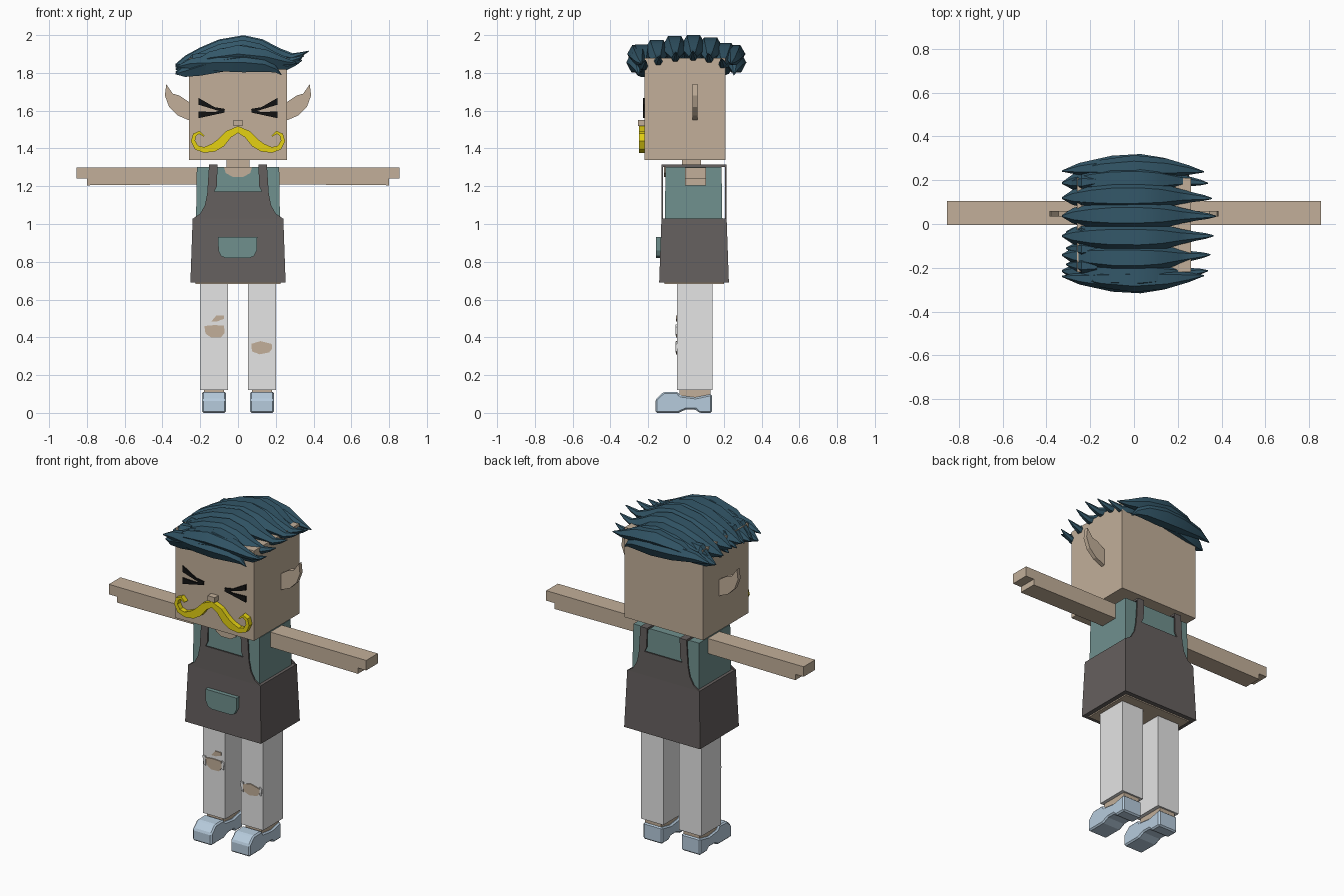
import bpy, bmesh, math
from mathutils import Vector

cube = bpy.data.objects.get("Cube")
if cube:
    bpy.data.objects.remove(cube, do_unlink=True)


def material(name, *rgb):
    m = bpy.data.materials.new(name)
    m.use_nodes = True
    m.diffuse_color = (*rgb, 1)
    m.node_tree.nodes["Principled BSDF"].inputs["Base Color"].default_value = (*rgb, 1)
    return m


SKIN = material("skin", .54, .43, .32)
TEAL = material("teal cloth", .16, .28, .27)
APRON = material("charcoal apron", .13, .115, .112)
PANTS = material("pale grey trousers", .78, .78, .78)
SHOE = material("light blue shoe", .47, .6, .72)
HAIR = material("dark blue hair", .033, .095, .14)
YELLOW = material("yellow moustache", .78, .64, .006)
BLACK = material("black", .006, .006, .006)


def finish(name, bm, mat, mirror=False):
    bmesh.ops.recalc_face_normals(bm, faces=bm.faces)
    me = bpy.data.meshes.new(name)
    bm.to_mesh(me)
    bm.free()
    me.materials.append(mat)
    ob = bpy.data.objects.new(name, me)
    bpy.context.collection.objects.link(ob)
    if mirror:
        ob.modifiers.new("mirror", "MIRROR")
    return ob


def box(name, x, y, z, mat, mirror=False, flare=0):
    """Box from ranges; flare widens the bottom."""
    bm = bmesh.new()
    bmesh.ops.create_cube(bm, size=1)
    for v in bm.verts:
        for i, (a, b) in enumerate((x, y, z)):
            grow = flare if v.co.z < 0 and i < 2 else 0
            v.co[i] = b + grow if v.co[i] > 0 else a - grow
    return finish(name, bm, mat, mirror)


def prism(name, pts, a, b, mat, mirror=False, axis="y"):
    """Outline in xz swept along y, or in yz swept along x."""
    bm = bmesh.new()
    put = (lambda p, d: (p[0], d, p[1])) if axis == "y" else (lambda p, d: (d, p[0], p[1]))
    face = bm.faces.new([bm.verts.new(put(p, a)) for p in pts])
    ext = bmesh.ops.extrude_face_region(bm, geom=[face])
    shift = Vector(put((0, 0), b - a))
    bmesh.ops.translate(bm, verts=[g for g in ext["geom"] if isinstance(g, bmesh.types.BMVert)], vec=shift)
    return finish(name, bm, mat, mirror)


def ribbon(path):
    """Outline around a path of (x, z, half width)."""
    left, right = [], []
    for i, (x, z, w) in enumerate(path):
        p, q = path[max(i - 1, 0)], path[min(i + 1, len(path) - 1)]
        t = Vector((q[0] - p[0], q[1] - p[1])).normalized()
        if i == 0:
            t = Vector((1, 0))
        left.append((x - t.y * w, z + t.x * w))
        right.append((x + t.y * w, z - t.x * w))
    return left + right[::-1]


# Head and neck
box("head", (-.26, .26), (-.22, .21), (1.34, 1.88), SKIN)
box("neck", (-.06, .06), (-.02, .08), (1.28, 1.35), SKIN)
box("nose", (-.024, .024), (-.255, -.21), (1.52, 1.55), SKIN)
prism("ears", [(.25, 1.64), (.31, 1.68), (.345, 1.69), (.38, 1.74), (.387, 1.68),
               (.365, 1.62), (.32, 1.575), (.25, 1.545)], .035, .06, SKIN, True)

# Squeezed eyes: two tapering strokes each
for part, z in (("upper", 1.65), ("lower", 1.578)):
    prism("eye_" + part + "_strokes", ribbon([(.21, z, .018), (.072, 1.6, .01)]),
          -.228, -.219, BLACK, True)

# Curled moustache
half = ribbon([(0, 1.5, .018), (.05, 1.475, .021), (.09, 1.43, .024), (.13, 1.404, .022),
               (.18, 1.392, .015), (.22, 1.405, .013), (.238, 1.44, .011),
               (.23, 1.472, .01), (.205, 1.485, .008), (.18, 1.465, .003)])
prism("moustache", half, -.25, -.215, YELLOW, True)


# Hair: swept locks with six-sided sections, tapered at both ends
def lock(name, y, path, width, height, sides=6):
    bm = bmesh.new()
    rings = []
    for x, z, r in path:
        cy = y * (1 - .8 * x * x)
        rings.append([bm.verts.new((x, cy + width * r * math.cos(k * math.tau / sides),
                                    z + height * r * math.sin(k * math.tau / sides)))
                      for k in range(sides)])
    for a, b in zip(rings, rings[1:]):
        for k in range(sides):
            n = (k + 1) % sides
            bm.faces.new((a[k], a[n], b[n], b[k]))
    bm.faces.new(rings[0])
    bm.faces.new(rings[-1])
    ob = finish(name, bm, HAIR)
    bpy.context.view_layer.objects.active = ob
    ob.select_set(True)
    bpy.ops.object.shade_smooth_by_angle(angle=math.radians(35))
    ob.select_set(False)


SWEEP = [(-.33, 1.845, .05), (-.28, 1.86, .5), (-.2, 1.885, .8), (-.1, 1.915, 1), (.03, 1.937, 1),
         (.13, 1.925, .85), (.22, 1.9, .5), (.29, 1.885, .3), (.34, 1.9, .18), (.375, 1.915, .04)]
for i, (y, drop, reach) in enumerate([(-.235, .05, .9), (-.155, .025, .93), (-.06, .005, .97), (.04, 0, 1),
                                      (.13, .012, .95), (.205, .04, .9)]):
    path = [(x * reach if x > 0 else x, z - drop, r) for x, z, r in SWEEP]
    lock("hair_lock_%d" % i, y, path, .07, .072)

# Lower locks hanging over the front and back of the head
for side, y in (("front", -.262), ("back", .265)):
    lock("hair_fringe_" + side, y,
         [(-.33, 1.83, .05), (-.25, 1.85, .5), (-.1, 1.855, .9), (.03, 1.855, 1),
          (.14, 1.845, .75), (.2, 1.82, .35), (.23, 1.79, .05)], .055, .06)
    lock("hair_side_" + side, y * .98,
         [(-.28, 1.83, .05), (-.15, 1.88, .7), (0, 1.9, 1), (.15, 1.885, .8),
          (.25, 1.86, .4), (.32, 1.85, .05)], .055, .055)

# Short tufts between the lock ends
for i in range(6):
    lock("hair_tuft_%d" % i, -.2 + i * .08,
         [(-.31, 1.815, .1), (-.28, 1.835, .6), (-.24, 1.87, 1), (-.17, 1.89, .5)], .035, .035)

# Torso and neckline
box("shirt", (-.218, .218), (-.108, .188), (.75, 1.303), TEAL, flare=.008)
prism("neckline", [(-.075, 1.303), (-.065, 1.27), (-.03, 1.25), (.03, 1.25), (.065, 1.27), (.075, 1.303)],
      -.116, -.108, SKIN)

# Arms with a thumb step at the end
prism("arms", [(.2, 1.3), (.855, 1.3), (.855, 1.24), (.8, 1.24), (.8, 1.205), (.2, 1.21)],
      -.005, .105, SKIN, True)

# Apron: flared skirt, front and back bibs, shoulder straps, pocket
box("apron_skirt", (-.24, .24), (-.13, .215), (.69, 1.03), APRON, flare=.012)
box("hips", (-.225, .225), (-.115, .2), (.683, .74), SKIN)
outline = [(.24, 1.028), (.2, 1.055), (.175, 1.1), (.163, 1.16), (.153, 1.315),
           (.108, 1.315), (.112, 1.2), (.125, 1.172)]
bib = outline + [(-x, z) for x, z in outline[::-1]]
for side, y in (("front", -.13), ("back", .207)):
    prism("apron_bib_" + side, bib, y, y + .008, APRON)
box("apron_straps", (.108, .153), (-.13, .215), (1.303, 1.315), APRON, True)
prism("pocket", [(-.106, .93), (.102, .93), (.1, .86), (.085, .83), (.06, .82),
                 (-.065, .82), (-.09, .83), (-.104, .86)], -.158, -.13, TEAL)

# Legs, ankles and shoes
box("legs", (.053, .2), (-.048, .14), (.12, .72), PANTS, True)
box("ankles", (.075, .18), (-.035, .13), (.06, .122), SKIN, True)
shoes = prism("shoes", [(-.162, 0), (-.162, .07), (-.12, .11), (-.045, .112), (-.03, .092), (.05, .082),
                        (.138, .1), (.138, 0), (.07, 0), (.05, .018), (0, .018), (-.04, 0)],
              .063, .19, SHOE, True, axis="x")
bevel = shoes.modifiers.new("soft edges", "BEVEL")
bevel.width = .008
bevel.segments = 1

# Torn knees
tears = {"large": [(-.178, .46), (-.125, .465), (-.075, .462), (-.07, .425), (-.09, .4), (-.14, .398), (-.172, .42)],
         "small": [(-.14, .485), (-.115, .515), (-.075, .515), (-.075, .497), (-.11, .485)],
         "left": [(.068, .365), (.12, .38), (.178, .365), (.185, .345), (.165, .32), (.115, .31), (.075, .325)]}
for name, pts in tears.items():
    prism("knee_tear_" + name, pts, -.054, -.047, SKIN)
flaps = {"outer": [(-.198, .468), (-.178, .468), (-.178, .41), (-.19, .42)],
         "inner": [(-.07, .468), (-.055, .455), (-.06, .415), (-.07, .42)]}
for name, pts in flaps.items():
    prism("knee_flap_" + name, pts, -.055, -.047, PANTS)
    prism("knee_flap_left_" + name, [(x + .25, z - .09) for x, z in pts], -.055, -.047, PANTS)
